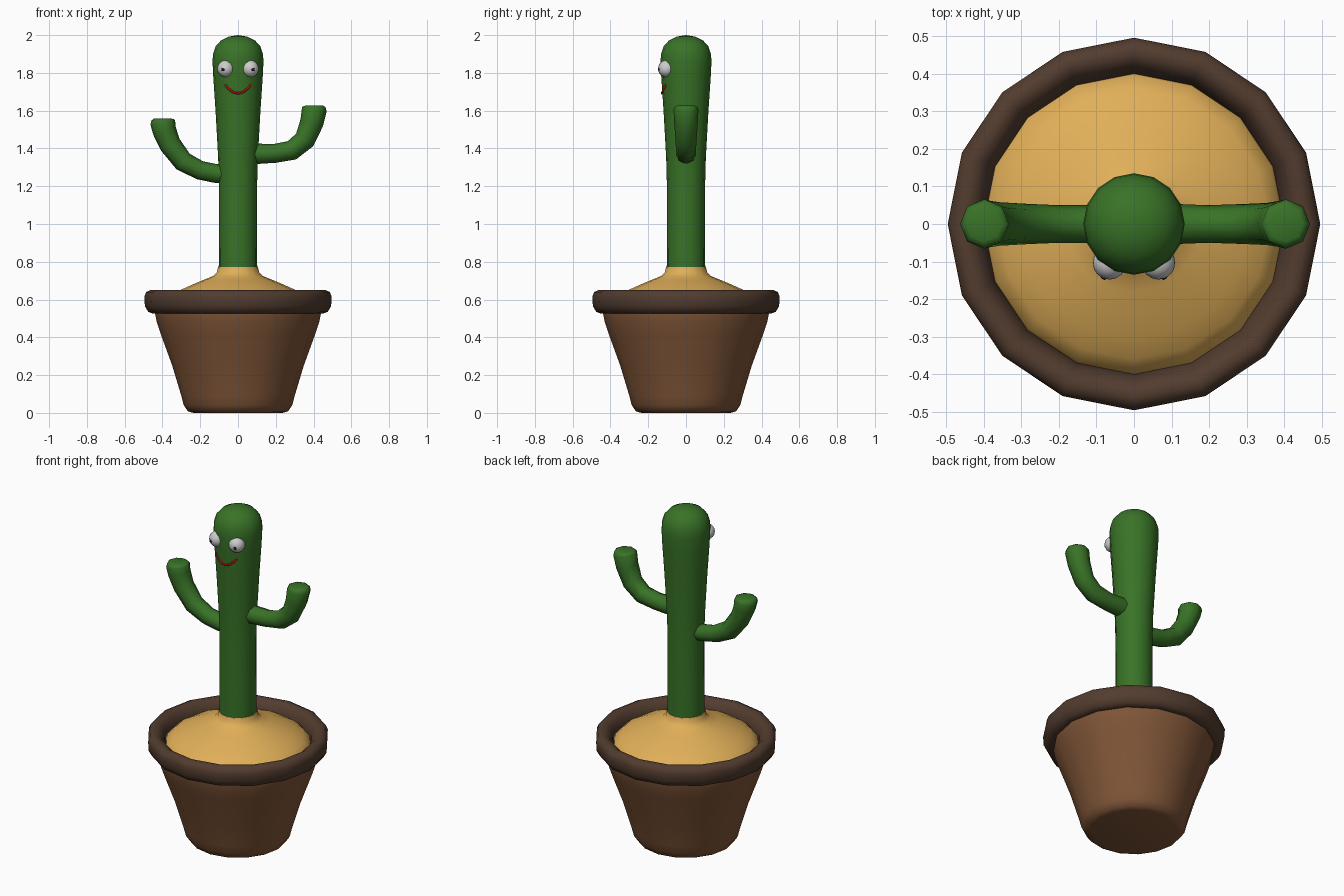
import bpy, bmesh, math
from mathutils import Vector

if "Cube" in bpy.data.objects:
    bpy.data.objects.remove(bpy.data.objects["Cube"])


def material(name, rgb):
    m = bpy.data.materials.new(name)
    m.diffuse_color = (*rgb, 1)
    m.use_nodes = True
    m.node_tree.nodes["Principled BSDF"].inputs["Base Color"].default_value = m.diffuse_color
    return m


CLAY = material("clay", (0.21, 0.09, 0.038))
RIM = material("rim_brown", (0.085, 0.045, 0.028))
SAND = material("sand", (0.75, 0.43, 0.1))
GREEN = material("green", (0.04, 0.17, 0.02))
WHITE = material("white", (0.75, 0.75, 0.75))
BLACK = material("black", (0.01, 0.01, 0.01))
RED = material("red", (0.7, 0.01, 0.01))


def finish(name, bm, mat, angle=60):
    bmesh.ops.remove_doubles(bm, verts=bm.verts, dist=1e-5)
    bmesh.ops.recalc_face_normals(bm, faces=bm.faces)
    me = bpy.data.meshes.new(name)
    bm.to_mesh(me)
    bm.free()
    me.materials.append(mat)
    ob = bpy.data.objects.new(name, me)
    bpy.context.collection.objects.link(ob)
    bpy.ops.object.select_all(action='DESELECT')
    ob.select_set(True)
    bpy.context.view_layer.objects.active = ob
    bpy.ops.object.shade_smooth_by_angle(angle=math.radians(angle))
    return ob


def bridge(bm, rings, closed=False):
    n = len(rings[0])
    pairs = list(zip(rings, rings[1:]))
    if closed:
        pairs.append((rings[-1], rings[0]))
    for a, b in pairs:
        for i in range(n):
            j = (i + 1) % n
            bm.faces.new((a[i], a[j], b[j], b[i]))


def lathe(name, profile, mat, n=16, closed=False, cap_start=False, cap_end=False):
    bm = bmesh.new()
    rings = [[bm.verts.new((r * math.cos(2 * math.pi * i / n),
                            r * math.sin(2 * math.pi * i / n), z)) for i in range(n)]
             for r, z in profile]
    bridge(bm, rings, closed)
    if cap_start:
        bm.faces.new(rings[0])
    if cap_end:
        bm.faces.new(rings[-1])
    return finish(name, bm, mat)


def tube(name, path, mat, n=8):
    """Sweep a ring along (point, radius) pairs."""
    bm = bmesh.new()
    pts = [Vector(p) for p, r in path]
    rings = []
    for k, (p, (_, r)) in enumerate(zip(pts, path)):
        t = (pts[min(k + 1, len(pts) - 1)] - pts[max(k - 1, 0)]).normalized()
        u = t.cross(Vector((0, 1, 0))).normalized()
        v = t.cross(u)
        rings.append([bm.verts.new(p + r * (u * math.cos(2 * math.pi * i / n)
                                            + v * math.sin(2 * math.pi * i / n)))
                      for i in range(n)])
    bridge(bm, rings)
    bm.faces.new(rings[0])
    bm.faces.new(rings[-1])
    return finish(name, bm, mat)


def ball(name, centre, radius, mat, seg=16):
    bm = bmesh.new()
    bmesh.ops.create_uvsphere(bm, u_segments=seg, v_segments=seg // 2 + 2, radius=radius)
    bmesh.ops.translate(bm, verts=bm.verts, vec=centre)
    return finish(name, bm, mat)


# pot, rim and sand mound
lathe("pot", [(0.235, 0), (0.265, 0.008), (0.287, 0.04), (0.30, 0.09), (0.348, 0.25),
              (0.41, 0.42), (0.43, 0.48), (0.44, 0.53), (0.44, 0.58)], CLAY, cap_start=True)
lathe("pot_rim", [(0.40, 0.535), (0.45, 0.525), (0.475, 0.535), (0.493, 0.565),
                  (0.496, 0.615), (0.486, 0.64), (0.465, 0.65), (0.445, 0.648),
                  (0.425, 0.635), (0.408, 0.605), (0.40, 0.57)], RIM, closed=True)
lathe("sand_mound", [(0.402, 0.565), (0.395, 0.59), (0.36, 0.62), (0.306, 0.65), (0.24, 0.68),
                     (0.18, 0.705), (0.13, 0.725), (0.112, 0.745), (0.105, 0.772),
                     (0.0, 0.772)], SAND)

# cactus trunk
lathe("trunk", [(0.102, 0.74), (0.101, 1.2), (0.105, 1.35), (0.119, 1.6), (0.131, 1.78),
                (0.135, 1.86), (0.132, 1.90), (0.119, 1.94), (0.09, 1.972), (0.05, 1.992),
                (0.0, 2.0)], GREEN)

# arms: x, z, radius
arms = {
    "left_arm": [(-0.07, 1.265, .05), (-0.12, 1.268, .05), (-0.20, 1.284, .05),
                 (-0.29, 1.33, .054), (-0.359, 1.42, .058), (-0.39, 1.495, .063),
                 (-0.398, 1.537, .066), (-0.399, 1.552, .059), (-0.399, 1.558, .046)],
    "right_arm": [(0.07, 1.372, .054), (0.12, 1.372, .053), (0.195, 1.374, .05),
                  (0.285, 1.39, .053), (0.353, 1.445, .056), (0.39, 1.535, .062),
                  (0.404, 1.606, .066), (0.405, 1.621, .059), (0.405, 1.627, .046)],
}
for name, pts in arms.items():
    tube(name, [((x, 0, z), r) for x, z, r in pts], GREEN)

# eyes with pupils
for side, s in (("left", -1), ("right", 1)):
    c = Vector((s * 0.065, -0.103, 1.822))
    ball(side + "_eye", c, 0.045, WHITE)
    look = Vector((s * 0.36, -0.92, -0.1)).normalized()
    ball(side + "_pupil", c + look * 0.037, 0.0115, BLACK, 8)

# smile following the trunk surface
smile = []
for i in range(13):
    x = -0.068 + 0.136 * i / 12
    z = 1.692 + 0.045 * (x / 0.068) ** 2
    smile.append(((x, -math.sqrt(0.127 ** 2 - x * x), z), 0.006))
tube("smile", smile, RED, 6)
